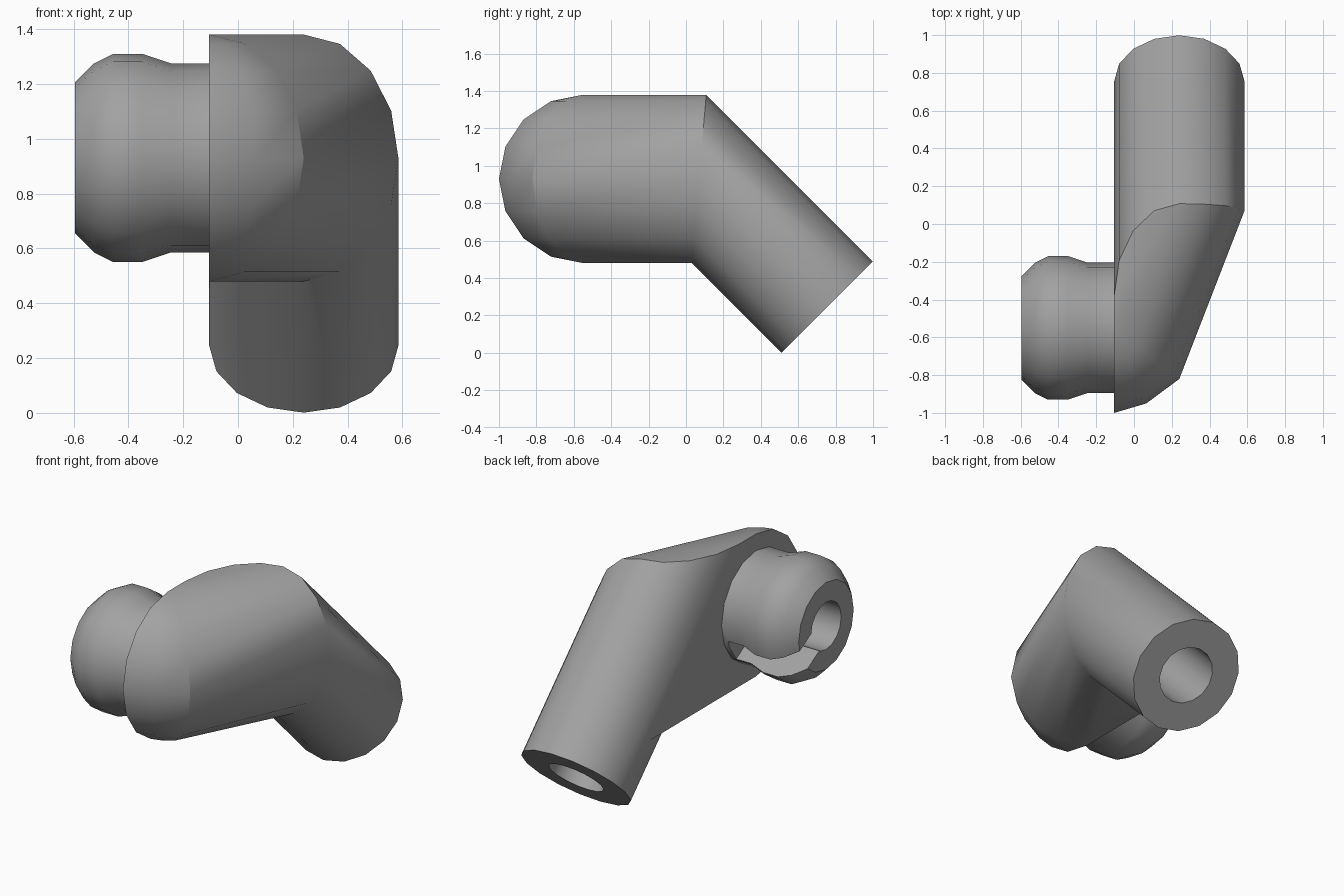
import bpy, bmesh, math
from mathutils import Vector

if "Cube" in bpy.data.objects:
    bpy.data.objects.remove(bpy.data.objects["Cube"])

grey = bpy.data.materials.new("light_grey")
grey.diffuse_color = (0.36, 0.36, 0.36, 1)
grey.use_nodes = True
grey.node_tree.nodes["Principled BSDF"].inputs["Base Color"].default_value = grey.diffuse_color

SIDE = -0.105            # flat inner face of the body
R, CZ, CY = 0.345, 0.93, -0.55
STEP = math.pi / 8


def finish(bm, name):
    bmesh.ops.remove_doubles(bm, verts=bm.verts[:], dist=0.0005)
    bmesh.ops.recalc_face_normals(bm, faces=bm.faces[:])
    me = bpy.data.meshes.new(name)
    bm.to_mesh(me)
    bm.free()
    me.materials.append(grey)
    ob = bpy.data.objects.new(name, me)
    bpy.context.collection.objects.link(ob)
    return ob


def smooth(ob):
    bpy.ops.object.select_all(action='DESELECT')
    ob.select_set(True)
    bpy.context.view_layer.objects.active = ob
    bpy.ops.object.shade_smooth_by_angle(angle=math.radians(30))


def bridge(bm, a, b, closed=False):
    n = len(a)
    for i in range(n if closed else n - 1):
        j = (i + 1) % n
        bm.faces.new((a[i], a[j], b[j], b[i]))


# Bent limb: rounded upper body mitred into a sloping round arm
bm = bmesh.new()


def vert(x, y, z):
    return bm.verts.new((x, y, z))


angles = [-math.pi / 2 + STEP * k for k in range(16)]

# domed front: half rings from the flat side round to the ridge
dome = [[vert(SIDE + dx * math.cos(t), CY - dy * math.cos(t), CZ + 0.45 * math.sin(t))
         for t in angles[:9]]
        for dx, dy in ((0, 0.45), (0.17, 0.40), (R, 0.27))]
bridge(bm, dome[0], dome[1])
bridge(bm, dome[1], dome[2])

# arm lines run along y + z = constant; each starts on the body surface
def arm_sum(t):
    return 1.0 + R * math.sqrt(2) * math.sin(t)


def arm_vert(t, z):
    return vert(0.24 + R * math.cos(t), arm_sum(t) - z, z)


near = []
for k, t in enumerate(angles):
    z = CZ + 0.45 * math.sin(t) if k <= 8 else (1.38 if k <= 12 else 0.48)
    near.append(arm_vert(t, z))
upper = near[12]
lower = arm_vert(math.pi, 0.48)
far = [arm_vert(t, (arm_sum(t) - 0.51) / 2) for t in angles]

bridge(bm, dome[2], near[:9])                                      # outer side
bm.faces.new([dome[2][8]] + near[8:13])                            # flat top
bm.faces.new([dome[2][0], near[0], near[15], near[14], near[13], lower])  # flat underside
bm.faces.new(dome[0] + [upper, lower])                             # flat inner side
bridge(bm, near[:12], far[:12])                                    # arm wall
bm.faces.new((near[11], upper, lower, far[12], far[11]))
bm.faces.new((lower, near[13], far[13], far[12]))
bridge(bm, near[13:] + near[:1], far[13:] + far[:1])

# blind hole in the arm end
axis = Vector((0, 1, -1)).normalized()
up = Vector((0, 1, 1)).normalized()
end = Vector((0.24, 0.755, 0.245))


def hole_ring(depth):
    return [bm.verts.new(end - axis * depth + 0.172 * (Vector((math.cos(t), 0, 0)) + up * math.sin(t)))
            for t in angles]


rim, floor = hole_ring(0), hole_ring(0.65)
bridge(bm, far, rim, True)
bridge(bm, rim, floor, True)
bm.faces.new(floor)
smooth(finish(bm, "bent_limb"))

# Hollow snap stud, turned about the x axis
bm = bmesh.new()
profile = [(-0.10, 0.345), (-0.245, 0.345), (-0.35, 0.38), (-0.455, 0.38),
           (-0.525, 0.345), (-0.595, 0.275), (-0.595, 0.15), (-0.14, 0.15)]
rings = [[bm.verts.new((x, CY + r * math.cos(t), CZ + r * math.sin(t))) for t in angles]
         for x, r in profile]
for a, b in zip(rings, rings[1:]):
    bridge(bm, a, b, True)
bm.faces.new(rings[0])
bm.faces.new(rings[-1])
stud = finish(bm, "snap_stud")

# Slot through one side of the stud wall
bm = bmesh.new()
bmesh.ops.create_cube(bm, size=1)
tilt = math.radians(-30)
for v in bm.verts:
    x, a, b = -0.42 + v.co.x * 0.56, 0.3 + v.co.y * 0.6, v.co.z * 0.16
    v.co = (x, CY + a * math.cos(tilt) - b * math.sin(tilt),
            CZ + a * math.sin(tilt) + b * math.cos(tilt))
cutter = finish(bm, "slot_cutter")
cutter.hide_render = True
cutter.hide_set(True)
mod = stud.modifiers.new("slot", 'BOOLEAN')
mod.operation = 'DIFFERENCE'
mod.solver = 'EXACT'
mod.object = cutter
bpy.ops.object.select_all(action='DESELECT')
stud.select_set(True)
bpy.context.view_layer.objects.active = stud
bpy.ops.object.modifier_apply(modifier="slot")
bpy.data.objects.remove(cutter)
smooth(stud)
